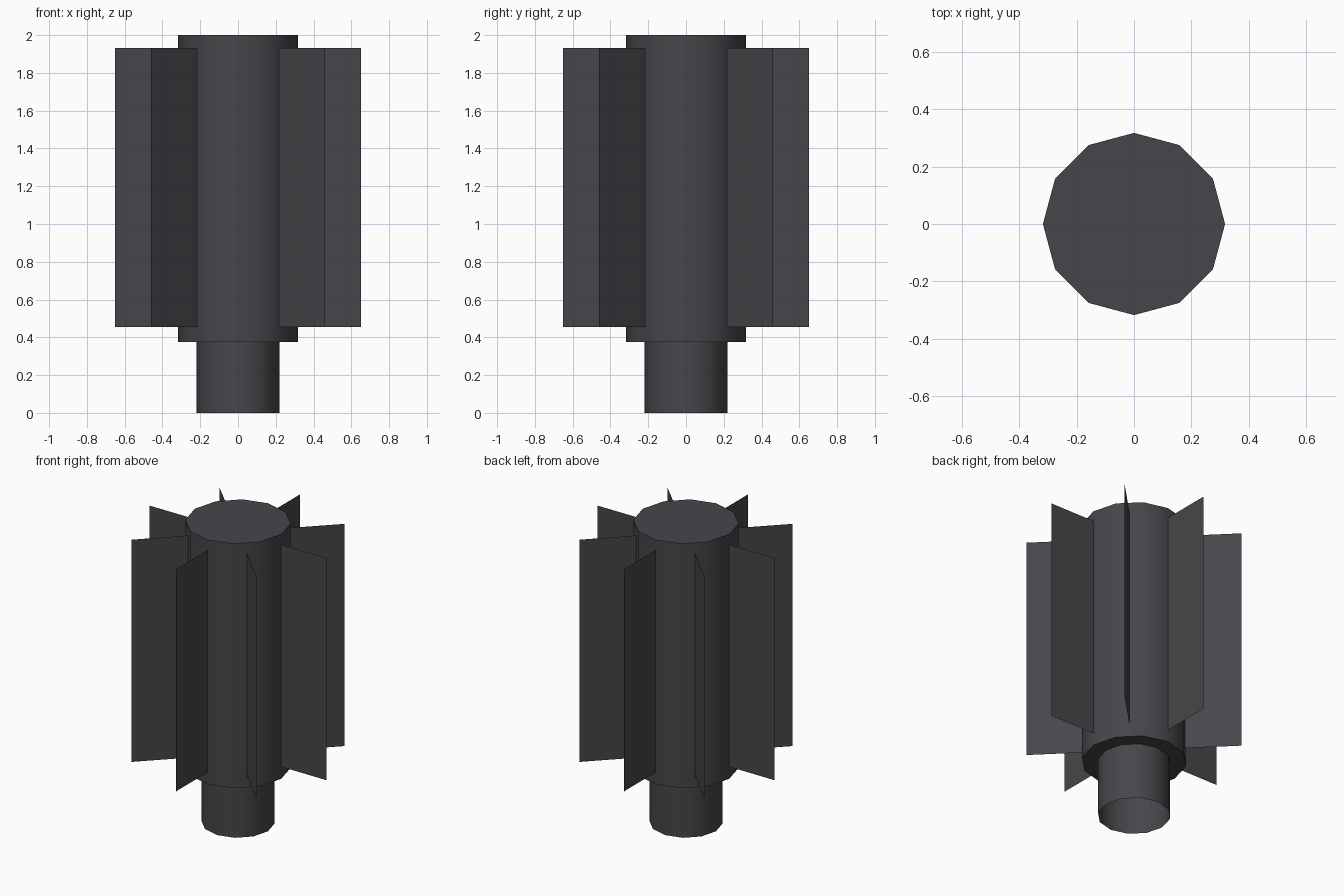
import bpy, bmesh, math

if "Cube" in bpy.data.objects:
    bpy.data.objects.remove(bpy.data.objects["Cube"])

SIDES = 12
BODY_R, NECK_R, FIN_R = 0.318, 0.22, 0.65
NECK_TOP, TOP = 0.375, 2.0
FIN_Z0, FIN_Z1 = 0.455, 1.932

dark = bpy.data.materials.new("dark_grey")
dark.diffuse_color = (0.062, 0.060, 0.068, 1)
dark.use_nodes = True
dark.node_tree.nodes["Principled BSDF"].inputs["Base Color"].default_value = dark.diffuse_color


def finish(name, bm, smooth=False):
    mesh = bpy.data.meshes.new(name)
    bm.to_mesh(mesh)
    bm.free()
    mesh.materials.append(dark)
    ob = bpy.data.objects.new(name, mesh)
    bpy.context.collection.objects.link(ob)
    if smooth:
        bpy.ops.object.select_all(action='DESELECT')
        bpy.context.view_layer.objects.active = ob
        ob.select_set(True)
        bpy.ops.object.shade_smooth_by_angle(angle=math.radians(40))
    return ob


def tube(name, r, z0, z1, caps):
    """Twelve-sided cylinder with corners on the x and y axes."""
    bm = bmesh.new()
    ring = [(r * math.cos(math.tau * i / SIDES), r * math.sin(math.tau * i / SIDES))
            for i in range(SIDES)]
    lo = [bm.verts.new((x, y, z0)) for x, y in ring]
    hi = [bm.verts.new((x, y, z1)) for x, y in ring]
    for i in range(SIDES):
        j = (i + 1) % SIDES
        bm.faces.new((lo[i], lo[j], hi[j], hi[i]))
    if caps:
        bm.faces.new(hi)
        bm.faces.new(lo[::-1])
    return finish(name, bm, smooth=True)


# Main barrel, and the narrow neck left open underneath
tube("barrel", BODY_R, NECK_TOP, TOP, True)
tube("neck", NECK_R, 0, NECK_TOP, False)

# Eight thin radial fins
for k in range(8):
    a = k * math.tau / 8
    c, s = math.cos(a), math.sin(a)
    r0 = BODY_R * math.cos(math.pi / SIDES) - 0.002
    bm = bmesh.new()
    bm.faces.new([bm.verts.new((r * c, r * s, z)) for r, z in
                  ((r0, FIN_Z0), (FIN_R, FIN_Z0), (FIN_R, FIN_Z1), (r0, FIN_Z1))])
    finish(f"fin_{k + 1}", bm)
